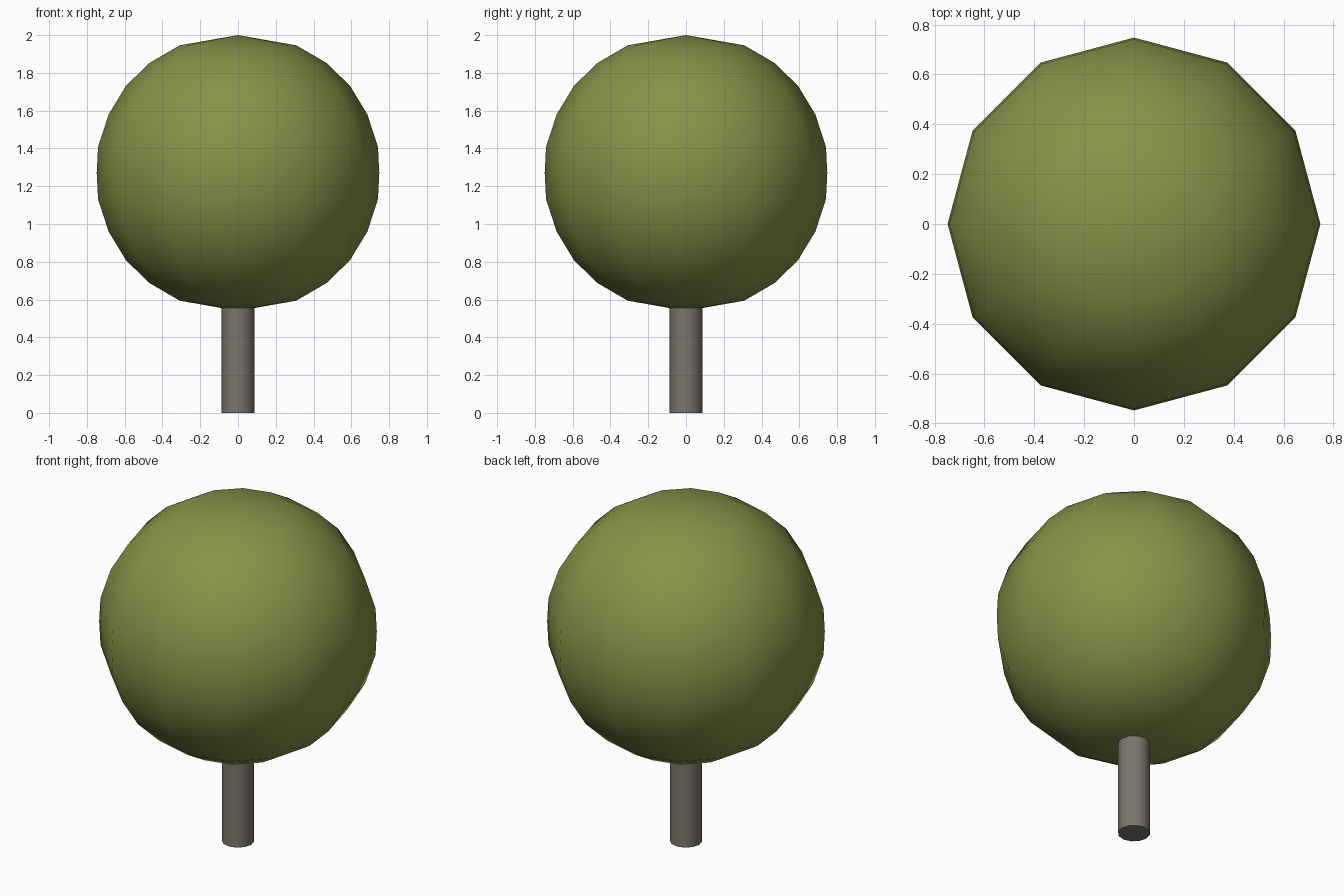
import bpy, bmesh
from math import cos, sin, pi, radians

if "Cube" in bpy.data.objects:
    bpy.data.objects.remove(bpy.data.objects["Cube"])

SIDES = 12


def material(name, rgb):
    m = bpy.data.materials.new(name)
    m.diffuse_color = (*rgb, 1)
    m.use_nodes = True
    m.node_tree.nodes["Principled BSDF"].inputs["Base Color"].default_value = m.diffuse_color
    return m


def revolve(name, profile, mat, angle):
    """Spin (radius, z) points about z; radius 0 makes a pole."""
    bm = bmesh.new()
    rings = []
    for r, z in profile:
        if r == 0:
            rings.append([bm.verts.new((0, 0, z))] * SIDES)
        else:
            rings.append([bm.verts.new((r * cos(2 * pi * i / SIDES),
                                        r * sin(2 * pi * i / SIDES), z))
                          for i in range(SIDES)])
    for a, b in zip(rings, rings[1:]):
        for i in range(SIDES):
            j = (i + 1) % SIDES
            bm.faces.new(list(dict.fromkeys((a[i], a[j], b[j], b[i]))))
    bmesh.ops.recalc_face_normals(bm, faces=bm.faces)
    mesh = bpy.data.meshes.new(name)
    bm.to_mesh(mesh)
    bm.free()
    obj = bpy.data.objects.new(name, mesh)
    bpy.context.collection.objects.link(obj)
    mesh.materials.append(mat)
    bpy.ops.object.select_all(action='DESELECT')
    obj.select_set(True)
    bpy.context.view_layer.objects.active = obj
    bpy.ops.object.shade_smooth_by_angle(angle=radians(angle))
    return obj


# Round crown: half profile mirrored about its middle height
MID = 1.27
half = [(0, 0.73), (0.308, 0.676), (0.468, 0.583), (0.592, 0.463),
        (0.685, 0.31), (0.741, 0.138)]
crown = ([(r, MID - h) for r, h in half] + [(0.748, MID)]
         + [(r, MID + h) for r, h in reversed(half)])
revolve("crown", crown, material("leaf_green", (0.24, 0.29, 0.065)), 60)

# Straight trunk, its top tucked just inside the crown
revolve("trunk", [(0, 0), (0.087, 0), (0.087, 0.57), (0, 0.57)],
        material("bark", (0.2, 0.18, 0.15)), 40)
